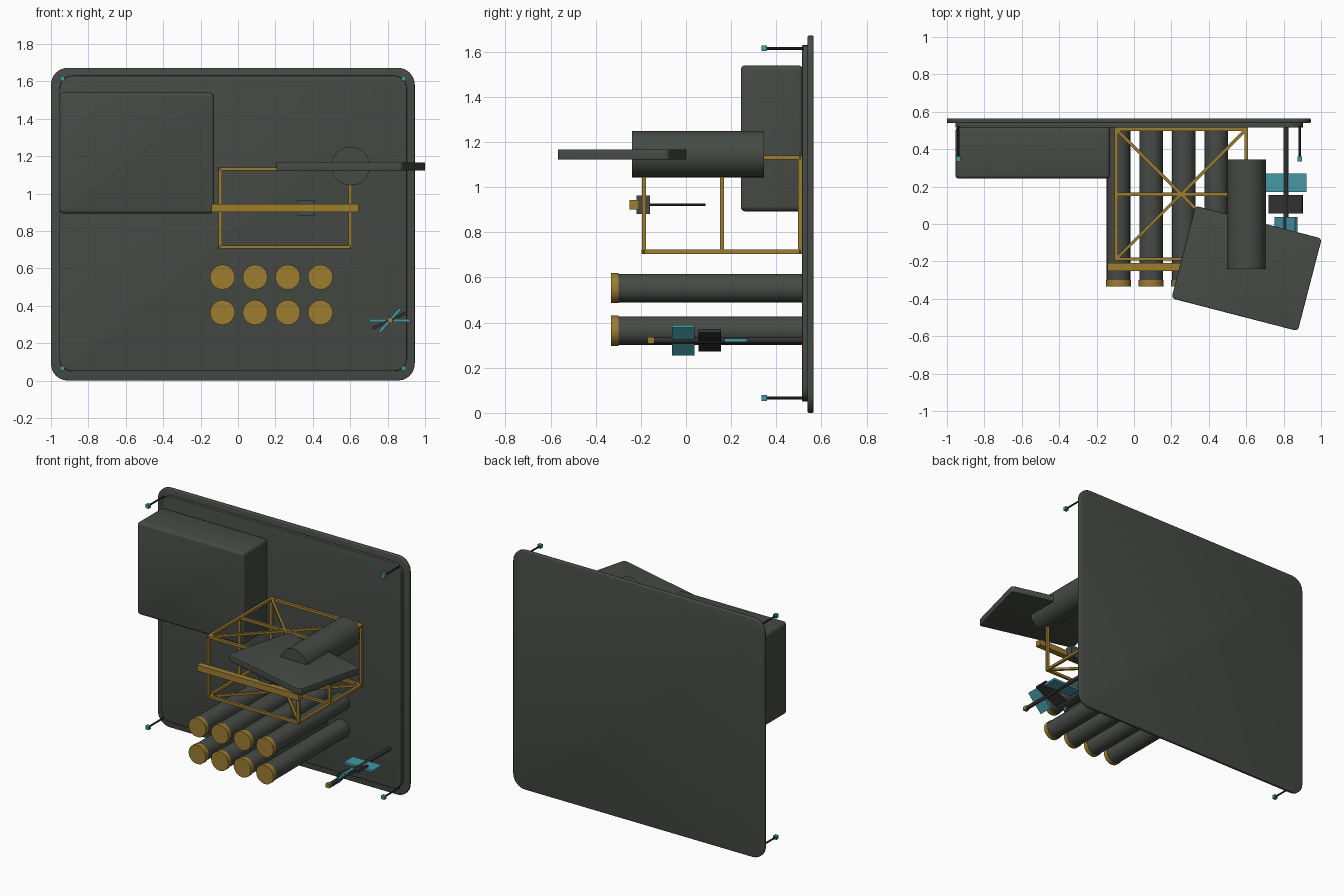
import bpy, bmesh, math
from mathutils import Vector, Matrix

if "Cube" in bpy.data.objects:
    bpy.data.objects.remove(bpy.data.objects["Cube"])


def mat(name, rgb):
    m = bpy.data.materials.new(name)
    m.diffuse_color = (*rgb, 1)
    m.use_nodes = True
    m.node_tree.nodes["Principled BSDF"].inputs["Base Color"].default_value = m.diffuse_color
    return m


GREY = mat("dark grey", (0.062, 0.070, 0.060))
BLACK = mat("near black", (0.030, 0.031, 0.030))
GOLD = mat("gold", (0.335, 0.205, 0.030))
TEAL = mat("teal", (0.058, 0.320, 0.375))


def finish(bm, name, material, smooth=True):
    bmesh.ops.recalc_face_normals(bm, faces=bm.faces)
    me = bpy.data.meshes.new(name)
    bm.to_mesh(me)
    bm.free()
    me.materials.append(material)
    ob = bpy.data.objects.new(name, me)
    bpy.context.collection.objects.link(ob)
    if smooth:
        bpy.ops.object.select_all(action='DESELECT')
        ob.select_set(True)
        bpy.context.view_layer.objects.active = ob
        bpy.ops.object.shade_smooth_by_angle(angle=math.radians(35))
    return ob


def box(name, lo, hi, material, axis=None, radius=0, edge=0, rot=None):
    """Box from lo to hi; corners along one axis rounded, then all edges softened."""
    lo, hi = Vector(lo), Vector(hi)
    bm = bmesh.new()
    bmesh.ops.create_cube(bm, size=1)
    bmesh.ops.scale(bm, vec=hi - lo, verts=bm.verts)
    if radius:
        es = [e for e in bm.edges
              if abs((e.verts[0].co - e.verts[1].co).normalized()[axis]) > 0.9]
        bmesh.ops.bevel(bm, geom=es, offset=radius, segments=6, profile=0.5, affect='EDGES')
    if edge:
        bm.normal_update()
        es = [e for e in bm.edges if e.calc_face_angle(0) > 0.8]
        bmesh.ops.bevel(bm, geom=es, offset=edge, segments=3, profile=0.5, affect='EDGES')
    if rot:
        bmesh.ops.transform(bm, matrix=rot, verts=bm.verts)
    bmesh.ops.translate(bm, vec=(lo + hi) / 2, verts=bm.verts)
    return finish(bm, name, material, bool(radius or edge))


def tube(name, x, z, y0, y1, r, material, sides=24):
    """Cylinder running front to back."""
    bm = bmesh.new()
    bmesh.ops.create_cone(bm, cap_ends=True, segments=sides, radius1=r, radius2=r, depth=y1 - y0,
                          matrix=Matrix.Translation((x, (y0 + y1) / 2, z))
                          @ Matrix.Rotation(math.pi / 2, 4, 'X'))
    return finish(bm, name, material)


def add_beam(bm, a, b, t):
    """Square bar between two points."""
    a, b = Vector(a), Vector(b)
    d = b - a
    m = Matrix.Translation((a + b) / 2) @ d.to_track_quat('Z', 'Y').to_matrix().to_4x4()
    bmesh.ops.create_cube(bm, size=1, matrix=m @ Matrix.Diagonal((t, t, d.length + t * 0.9, 1)))


# back panel with a smaller raised panel in front of it
box("back_panel", (-1, 0.539, 0), (0.945, 0.565, 1.672), GREY, 1, 0.09, 0.006)
box("inner_panel", (-0.955, 0.515, 0.05), (0.903, 0.541, 1.63), GREY, 1, 0.07, 0.004)

# equipment cabinet
box("cabinet", (-0.955, 0.243, 0.893), (-0.127, 0.517, 1.54), GREY, 1, 0.025, 0.018)

# corner probes
for i, x in enumerate((-0.94, 0.886)):
    for j, z in enumerate((0.066, 1.615)):
        tube(f"probe_rod_{i}{j}", x, z, 0.35, 0.52, 0.006, BLACK, 8)
        box(f"probe_tip_{i}{j}", (x - 0.0125, 0.335, z - 0.0125),
            (x + 0.0125, 0.36, z + 0.0125), TEAL)

# storage tubes with gold caps
for i in range(4):
    for j, z in enumerate((0.364, 0.553)):
        x = -0.083 + 0.1745 * i
        tube(f"storage_tube_{i}{j}", x, z, -0.305, 0.515, 0.063, GREY)
        tube(f"tube_cap_{i}{j}", x, z, -0.333, -0.3, 0.067, GOLD, 16)

# open truss frame
X0, X1 = -0.095, 0.6
Y0, YM, Y1 = -0.187, 0.16, 0.506
Z0, Z1 = 0.714, 1.131
bm = bmesh.new()
for z in (Z0, Z1):
    for y in (Y0, YM, Y1):
        add_beam(bm, (X0, y, z), (X1, y, z), 0.018)
    for x in (X0, X1):
        add_beam(bm, (x, Y0, z), (x, Y1, z), 0.018)
    add_beam(bm, (X0, Y0, z), (X1, Y1, z), 0.016)
    add_beam(bm, (X0, Y1, z), (X1, Y0, z), 0.016)
for x in (X0, X1):
    for y in (Y0, YM, Y1):
        add_beam(bm, (x, y, Z0), (x, y, Z1), 0.018)
finish(bm, "truss_frame", GOLD, False)

# front slide rail, carriage and its thin rod
box("slide_rail", (-0.142, -0.25, 0.902), (0.645, -0.208, 0.944), GOLD)
box("carriage", (0.315, -0.22, 0.882), (0.41, -0.16, 0.964), GREY)
tube("carriage_rod", 0.3625, 0.922, -0.165, 0.087, 0.005, BLACK, 8)

# large drum with a turned slab across its front end
tube("drum", 0.602, 1.147, -0.24, 0.345, 0.103, GREY, 40)
box("turned_slab", (0.253, -0.493, 1.122), (0.951, 0.018, 1.167), GREY, 2, 0.02, 0.004,
    Matrix.Rotation(math.radians(-14.5), 4, 'Z'))

# vane shaft with three plates at stepped angles
SX, SZ = 0.812, 0.322
tube("vane_shaft", SX, SZ, -0.145, 0.515, 0.014, BLACK, 12)
box("shaft_tip", (SX - 0.014, -0.17, SZ - 0.014), (SX + 0.014, -0.142, SZ + 0.014), GOLD)
for k, (y, length, angle, m) in enumerate(((-0.012, 0.165, 48, TEAL), (0.105, 0.197, 25, BLACK),
                                           (0.22, 0.222, 0, TEAL))):
    box(f"vane_{k}", (SX - length / 2, y - 0.05, SZ - 0.008), (SX + length / 2, y + 0.05, SZ + 0.008),
        m, rot=Matrix.Rotation(math.radians(-angle), 4, 'Y'))
